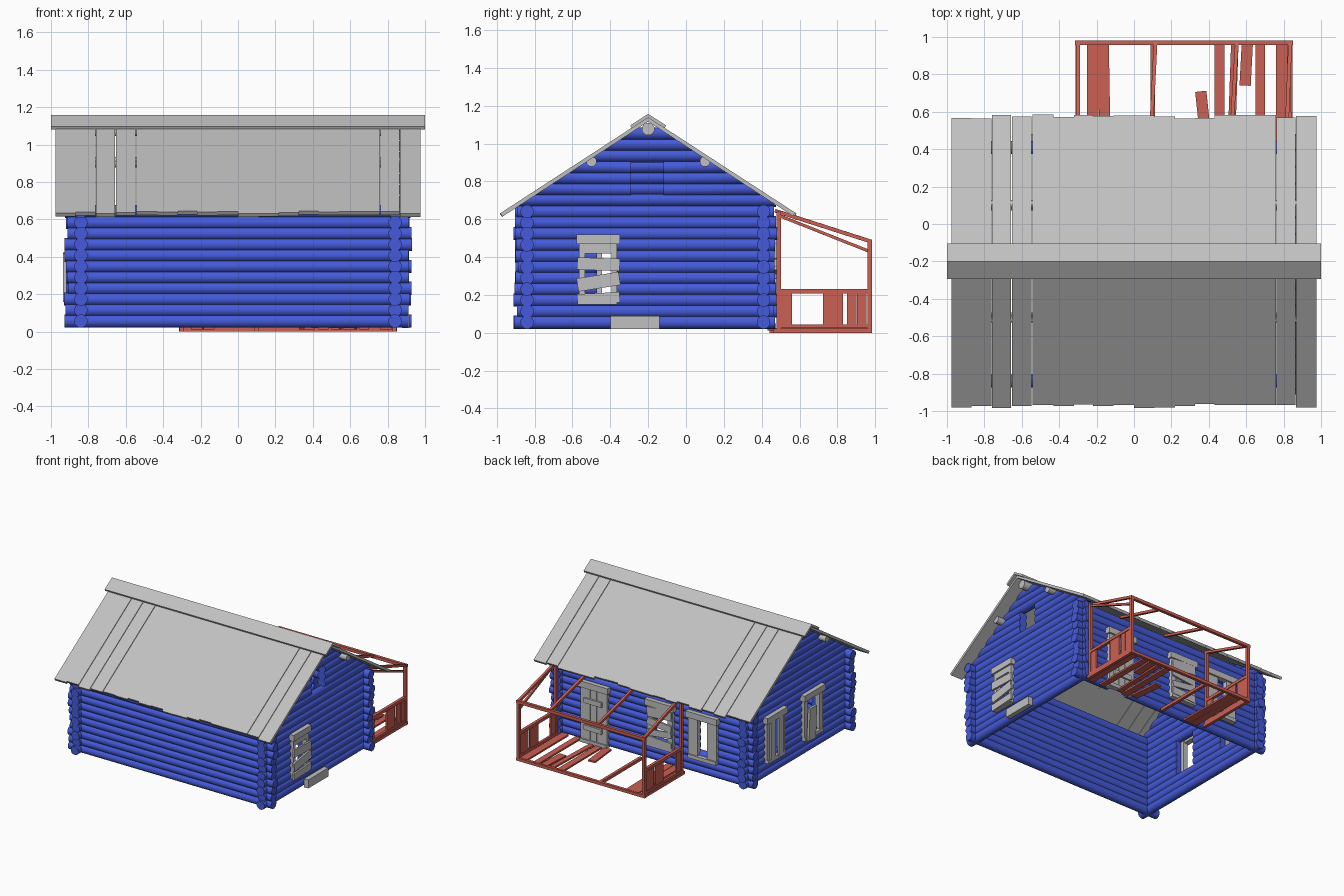
import bpy, bmesh, math, random
from mathutils import Vector, Matrix

random.seed(4)
if "Cube" in bpy.data.objects:
    bpy.data.objects.remove(bpy.data.objects["Cube"])


def material(name, rgb):
    m = bpy.data.materials.new(name)
    m.use_nodes = True
    m.diffuse_color = (*rgb, 1)
    m.node_tree.nodes["Principled BSDF"].inputs["Base Color"].default_value = (*rgb, 1)
    return m


BLUE = material("blue logs", (0.06, 0.105, 0.70))
GRAY = material("weathered gray wood", (0.53, 0.53, 0.53))
RED = material("red porch wood", (0.60, 0.115, 0.085))


def finish(bm, name, mat, smooth=False):
    bmesh.ops.recalc_face_normals(bm, faces=bm.faces)
    me = bpy.data.meshes.new(name)
    bm.to_mesh(me)
    bm.free()
    ob = bpy.data.objects.new(name, me)
    bpy.context.collection.objects.link(ob)
    me.materials.append(mat)
    if smooth:
        bpy.ops.object.select_all(action='DESELECT')
        ob.select_set(True)
        bpy.context.view_layer.objects.active = ob
        bpy.ops.object.shade_smooth_by_angle(angle=math.radians(40))
    return ob


def box(bm, lo, hi, turn=None):
    """Axis-aligned box, optionally turned about its centre."""
    lo, hi = Vector(lo), Vector(hi)
    m = Matrix.Translation((lo + hi) / 2)
    if turn:
        m = m @ Matrix.Rotation(turn[0], 4, turn[1])
    bmesh.ops.create_cube(bm, size=1, matrix=m @ Matrix.Diagonal((*(hi - lo), 1)))


def beam(bm, p, q, w):
    p, q = Vector(p), Vector(q)
    d = q - p
    m = Matrix.Translation((p + q) / 2) @ d.to_track_quat('Z', 'Y').to_matrix().to_4x4()
    bmesh.ops.create_cube(bm, size=1, matrix=m @ Matrix.Diagonal((w, w, d.length, 1)))


def prism(bm, yz, x0, x1):
    """Extrude a y-z profile along x."""
    a, b = [[bm.verts.new((x, y, z)) for y, z in yz] for x in (x0, x1)]
    bm.faces.new(a)
    bm.faces.new(b)
    for i in range(len(yz)):
        j = (i + 1) % len(yz)
        bm.faces.new((a[i], a[j], b[j], b[i]))


# Roof line and log spacing
RIDGE_Y, SLOPE, TOP, BOARD = -0.2, 0.65, 1.14, 0.024
RAD, STEP, FIRST, SIDES = 0.036, 0.0585, 0.056, 12
WALL_X, FRONT_Y, BACK_Y = 0.84, -0.84, 0.41


def log(bm, axis, off, z, a, b, rad=RAD, clip=False):
    """Round log along an axis; ends may be cut to the roof slope."""
    ends = []
    for end in (a, b):
        ring = []
        for k in range(SIDES):
            t = math.tau * (k + 0.5) / SIDES
            u, h = off + rad * math.cos(t), z + rad * math.sin(t)
            e = end
            if clip:
                half = max((TOP - BOARD - h) / SLOPE, 0.001)
                e = max(RIDGE_Y - half, min(RIDGE_Y + half, e))
            ring.append(bm.verts.new((e, u, h) if axis == 'x' else (u, e, h)))
        bm.faces.new(ring)
        ends.append(ring)
    for k in range(SIDES):
        j = (k + 1) % SIDES
        bm.faces.new((ends[0][k], ends[0][j], ends[1][j], ends[1][k]))


def log_wall(name, axis, off, a, b, rows, holes=()):
    bm = bmesh.new()
    for i in range(rows):
        z = FIRST + STEP * i
        clip = i > 10
        start, stop = a + random.uniform(-.012, .012), b + random.uniform(-.012, .012)
        if clip:
            half = (TOP - BOARD - z + RAD) / SLOPE
            start, stop = max(a, RIDGE_Y - half), min(b, RIDGE_Y + half)
        # split the log around each opening it meets
        for u0, u1, z0, z1 in sorted(holes):
            if z0 < z < z1:
                log(bm, axis, off, z, start, u0, clip=clip)
                start = u1
        log(bm, axis, off, z, start, stop, clip=clip)
    finish(bm, name, BLUE, True)


# Log walls with openings (start, end, bottom, top)
log_wall("front_wall", 'x', FRONT_Y, -0.92, 0.92, 11)
log_wall("back_wall", 'x', BACK_Y, -0.92, 0.92, 11,
         [(-.54, -.40, .18, .48), (-.17, -.01, .18, .48), (.42, .60, .03, .48)])
log_wall("right_gable_wall", 'y', WALL_X, -0.90, 0.475, 18,
         [(-.55, -.38, .18, .48), (-.29, -.12, .73, .90)])
log_wall("left_gable_wall", 'y', -WALL_X, -0.90, 0.475, 18,
         [(-.47, -.28, .18, .48), (.04, .19, .18, .48)])

# Roof boards with ragged eaves
edges = [-.975, -.87, -.76, -.655, -.545, -.43, -.32, -.22, -.11, 0,
         .11, .22, .325, .43, .54, .65, .76, .865, .975]
open_joints = (-.76, -.655, -.545, .76, .865)
for name, side in (("front_roof_boards", -1), ("back_roof_boards", 1)):
    bm = bmesh.new()
    for x0, x1 in zip(edges, edges[1:]):
        d = 0.775 + random.uniform(-.012, .01)
        gap0, gap1 = [0.002 if e in open_joints else 0 for e in (x0, x1)]
        y, z = RIDGE_Y + side * d, TOP - SLOPE * d
        prism(bm, [(RIDGE_Y, TOP), (y, z), (y - side * .012, z - BOARD + .006),
                   (RIDGE_Y, TOP - BOARD)], x0 + gap0, x1 - gap1)
    finish(bm, name, GRAY)

# Ridge cap
bm = bmesh.new()
for s in (-1, 1):
    y = RIDGE_Y + s * 0.095
    prism(bm, [(RIDGE_Y, 1.157), (y, 1.096), (y - s * .008, 1.08), (RIDGE_Y, 1.137)], -1, 1)
finish(bm, "ridge_cap", GRAY)

# Ridge pole and purlins
bm = bmesh.new()
for y, z, r in ((RIDGE_Y, 1.077, .034), (-.5, .905, .028), (.1, .905, .028)):
    log(bm, 'x', y, z, -0.93, 0.93, r)
finish(bm, "roof_poles", GRAY, True)


def plank(bm, wall, u0, u1, z0, z1, n0=0.0, n1=0.02, tilt=0):
    """Plank on a wall: u along it, n outward from its face."""
    t = math.radians(tilt)
    if wall == "back":
        y = BACK_Y + RAD
        box(bm, (u0, y + n0, z0), (u1, y + n1, z1), (t, 'Y'))
    else:
        s = 1 if wall == "right" else -1
        xs = sorted((s * (WALL_X + RAD + n0), s * (WALL_X + RAD + n1)))
        box(bm, (xs[0], u0, z0), (xs[1], u1, z1), (t, 'X'))


def window_frame(bm, wall, u0, u1, z0=.15, z1=.53, stile=.045):
    plank(bm, wall, u0, u0 + stile, z0, z1, -.02, .02)
    plank(bm, wall, u1 - stile, u1, z0, z1, -.02, .02)
    plank(bm, wall, u0 - .015, u1 + .015, z1 - .05, z1, -.01, .035)
    plank(bm, wall, u0, u1, z0, z0 + .03, -.01, .03)


# Right window, boarded up
bm = bmesh.new()
window_frame(bm, "right", -.565, -.365, .15, .52, .03)
plank(bm, "right", -.56, -.37, .42, .49)
for z, h, tilt in ((.33, .065, -2), (.235, .07, 9), (.155, .055, 3)):
    plank(bm, "right", -.575, -.35, z, z + h, .02, .035, tilt)
finish(bm, "right_window", GRAY)

# Loose board at the foot of the right wall
bm = bmesh.new()
plank(bm, "right", -.40, -.14, .02, .09, 0, .04)
finish(bm, "right_foot_board", GRAY)

# Left windows
bm = bmesh.new()
window_frame(bm, "left", -.49, -.25)
plank(bm, "left", -.35, -.26, .16, .42, .04, .06, 3)
window_frame(bm, "left", .0, .23)
plank(bm, "left", .04, .10, .17, .49, .02, .035)
plank(bm, "left", .14, .20, .17, .49, .02, .035)
finish(bm, "left_windows", GRAY)

# Back windows: one open, one boarded
bm = bmesh.new()
window_frame(bm, "back", -.60, -.345, stile=.085)
window_frame(bm, "back", -.205, .025)
for z, h, tilt in ((.40, .08, 4), (.32, .055, -6), (.25, .05, 7), (.17, .06, -3)):
    plank(bm, "back", -.20, .02, z, z + h, .02, .034, tilt)
finish(bm, "back_windows", GRAY)

# Back door
bm = bmesh.new()
for k in range(3):
    plank(bm, "back", .425 + .058 * k, .481 + .058 * k, .03, .48, 0, .02)
window_frame(bm, "back", .39, .63, .02, .52, .035)
for z in (.13, .35):
    plank(bm, "back", .43, .59, z, z + .04, .02, .035)
finish(bm, "back_door", GRAY)

# Porch frame
X0, X1, Y0, Y1, W = -0.30, 0.835, 0.49, 0.97, 0.024
bm = bmesh.new()
for x in (X0, X1):
    beam(bm, (x, Y1, 0), (x, Y1, .49), W)
    beam(bm, (x, Y0, 0), (x, Y0, .64), W)
    beam(bm, (x, Y0, .22), (x, Y1, .22), W)
    beam(bm, (x, Y0 - .03, .012), (x, Y1, .012), W)
for z in (.012, .48):
    beam(bm, (X0 - .015, Y1, z), (X1 + .015, Y1, z), W)
beam(bm, (.10, Y0 - .05, .012), (.10, Y1, .012), W)
finish(bm, "porch_frame", RED)

# Porch rafters, one fallen askew
bm = bmesh.new()
for xa, xb in ((X0, X0), (.09, .115), (.52, .55), (X1 - .02, X1)):
    beam(bm, (xa, Y0 - .02, .645), (xb, Y1, .485), .02)
beam(bm, (X1, Y0, .62), (X1 - .01, Y1, .43), .016)
finish(bm, "porch_rafters", RED)

# Porch side panels with a missing board
bm = bmesh.new()
for x in (X0, X1):
    for y0, y1 in ((.49, .56), (.725, .83), (.85, .90), (.905, .955)):
        box(bm, (x - .006, y0, .03), (x + .006, y1, .21))
    box(bm, (x - .01, Y0, .025), (x + .01, Y1, .045))
finish(bm, "porch_side_panels", RED)

# Porch floor boards
bm = bmesh.new()
for x0, x1, y0, y1, turn in ((-.25, -.19, .43, .97, 0), (-.19, -.13, .43, .97, 1),
                             (.43, .485, .43, .97, 0), (.51, .55, .45, .96, -2),
                             (.57, .63, .74, .97, -3), (.65, .70, .43, .97, 0),
                             (.76, .82, .43, .97, 0), (.34, .40, .46, .71, 6)):
    box(bm, (x0, y0, .012), (x1, y1, .026), (math.radians(turn), 'Z'))
finish(bm, "porch_floor_boards", RED)
